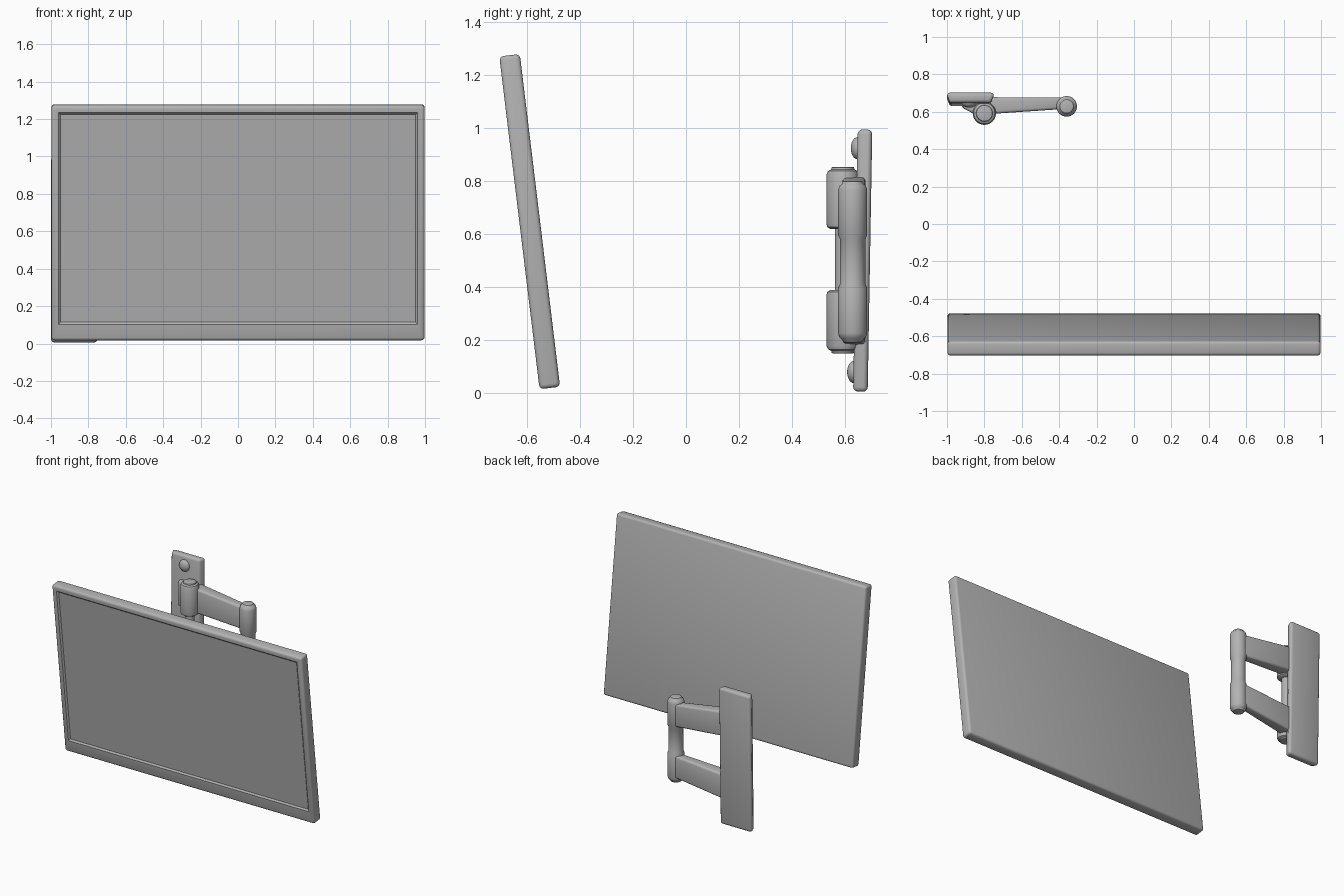
import bpy, bmesh, math
from mathutils import Vector, Matrix

cube = bpy.data.objects.get("Cube")
if cube:
    bpy.data.objects.remove(cube, do_unlink=True)

grey = bpy.data.materials.new("plain grey")
grey.use_nodes = True
colour = (0.45, 0.45, 0.45, 1)
grey.diffuse_color = colour
grey.node_tree.nodes["Principled BSDF"].inputs["Base Color"].default_value = colour


def finish(bm, name, angle=40):
    bmesh.ops.recalc_face_normals(bm, faces=bm.faces)
    mesh = bpy.data.meshes.new(name)
    bm.to_mesh(mesh)
    bm.free()
    ob = bpy.data.objects.new(name, mesh)
    bpy.context.collection.objects.link(ob)
    mesh.materials.append(grey)
    bpy.ops.object.select_all(action="DESELECT")
    ob.select_set(True)
    bpy.context.view_layer.objects.active = ob
    bpy.ops.object.shade_smooth_by_angle(angle=math.radians(angle))
    return ob


def box(size, bevel):
    bm = bmesh.new()
    bmesh.ops.create_cube(bm, size=1)
    bmesh.ops.scale(bm, vec=size, verts=bm.verts)
    bmesh.ops.bevel(bm, geom=bm.edges[:], offset=bevel, segments=3,
                    profile=0.5, affect="EDGES")
    return bm


def turned(name, profile, x, y, sides=32):
    """Revolve (radius, z) points around a vertical axis."""
    bm = bmesh.new()
    pts = [(0, profile[0][1])] + profile + [(0, profile[-1][1])]
    vs = [bm.verts.new((r, 0, z)) for r, z in pts]
    edges = [bm.edges.new(p) for p in zip(vs, vs[1:])]
    bmesh.ops.spin(bm, geom=vs + edges, cent=(0, 0, 0), axis=(0, 0, 1),
                   angle=math.tau, steps=sides, use_duplicate=False)
    bmesh.ops.remove_doubles(bm, verts=bm.verts, dist=1e-4)
    finish(bm, name).location = (x, y, 0)


def prism(name, sections, bevel):
    """Bridge two rectangular ends given as (x, y, half depth, z low, z high)."""
    bm = bmesh.new()
    for x, y, d, low, high in sections:
        for z in (low, high):
            for s in (-d, d):
                bm.verts.new((x, y + s, z))
    bmesh.ops.convex_hull(bm, input=bm.verts[:])
    bmesh.ops.dissolve_limit(bm, angle_limit=0.02, verts=bm.verts, edges=bm.edges)
    bmesh.ops.bevel(bm, geom=bm.edges[:], offset=bevel, segments=3,
                    profile=0.5, affect="EDGES")
    finish(bm, name)


# Tilted screen: rounded slab with a sunken front, deeper frame at the bottom
bm = box((1.995, 0.078, 1.265), 0.016)
bm.normal_update()
front = min(bm.faces, key=lambda f: f.calc_center_median().y)
bmesh.ops.inset_region(bm, faces=[front], thickness=0.03)
for v in front.verts:
    if v.co.z < 0:
        v.co.z += 0.05
bmesh.ops.inset_region(bm, faces=[front], thickness=0.015, depth=-0.01)
screen = finish(bm, "screen", 30)
screen.location = (0, -0.59, 0.648)
screen.rotation_euler.x = math.radians(6.9)

# Wall plate, slightly narrower towards its front
bm = box((0.25, 0.055, 0.99), 0.018)
for v in bm.verts:
    if v.co.y < 0:
        v.co.x *= 0.93
lean = math.radians(-1)
plate = finish(bm, "wall_plate")
plate.location = (-0.875, 0.667, 0.501)
plate.rotation_euler.x = lean

# Domed screws at both ends of the plate
for end, z, y in (("upper", 0.925, 0.648), ("lower", 0.08, 0.634)):
    bm = bmesh.new()
    bmesh.ops.create_uvsphere(bm, u_segments=24, v_segments=12, radius=1)
    bmesh.ops.scale(bm, vec=(0.04, 0.026, 0.042), verts=bm.verts)
    finish(bm, end + "_screw", 60).location = (-0.88, y, z)

# Hinges beside the plate, joined by a thin pin
AX, AY = -0.8, 0.592
BX, BY = -0.36, 0.629


def barrel(low, high, r, up):
    """Barrel profile with rounded rims and a cap on its outer end."""
    pts = [(r - 0.015, 0), (r - 0.003, 0.008), (r, 0.02)]
    length = high - low
    pts += [(r, length - 0.03), (r - 0.006, length - 0.016),
            (r - 0.018, length - 0.01), (r - 0.02, length - 0.002),
            (r - 0.026, length)]
    return [(a, low + z) if up else (a, high - z) for a, z in pts]


turned("upper_wall_hinge", barrel(0.62, 0.855, 0.062, True), AX, AY)
turned("lower_wall_hinge", barrel(0.15, 0.39, 0.062, False), AX, AY)
turned("hinge_pin", [(0.03, 0.36), (0.03, 0.65)], AX, AY, 20)

# Outer post: two collars with a slimmer middle
half = [(0.03, 0.305), (0.036, 0.303), (0.042, 0.292), (0.05, 0.286),
        (0.055, 0.27), (0.055, 0.1), (0.048, 0.085)]
post = [(r, 0.497 - z) for r, z in half] + [(r, 0.497 + z) for r, z in reversed(half)]
turned("outer_post", post, BX, BY)

# Brackets from plate to hinges, and arms from hinges to post
for name, zw, zp in (("upper", (0.64, 0.82), (0.6, 0.76)),
                     ("lower", (0.18, 0.36), (0.235, 0.395))):
    prism(name + "_bracket", [(-0.915, 0.642, 0.022, *zw),
                              (AX, AY + 0.012, 0.045, *zw)], 0.012)
    prism(name + "_arm", [(AX, 0.632, 0.046, *zw),
                          (BX, 0.646, 0.03, *zp)], 0.014)
